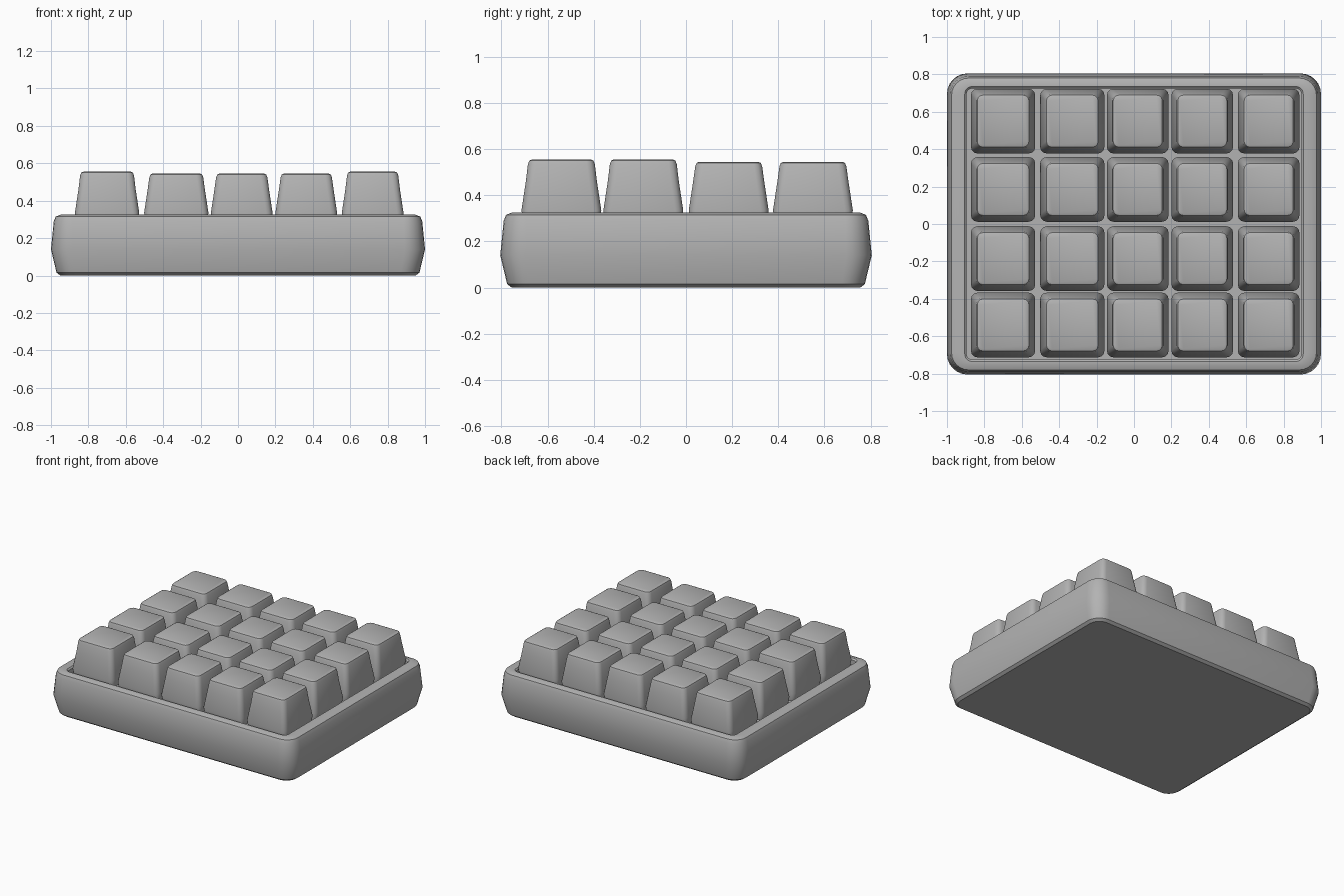
import bpy, bmesh, math

old = bpy.data.objects.get("Cube")
if old:
    bpy.data.objects.remove(old, do_unlink=True)

# Single plain grey for the whole model
grey = bpy.data.materials.new("plain_grey")
grey.use_nodes = True
colour = (0.45, 0.45, 0.45, 1)
grey.diffuse_color = colour
grey.node_tree.nodes["Principled BSDF"].inputs["Base Color"].default_value = colour


def rounded_ring(bm, hx, hy, z, r, steps):
    """One rounded-rectangle loop of vertices."""
    ring = []
    for q, (sx, sy) in enumerate(((1, 1), (-1, 1), (-1, -1), (1, -1))):
        for i in range(steps + 1):
            a = math.pi / 2 * (q + i / steps)
            ring.append(bm.verts.new((sx * (hx - r) + r * math.cos(a),
                                      sy * (hy - r) + r * math.sin(a), z)))
    return ring


def loft(name, levels, steps, location=(0, 0, 0), angle=35):
    """Closed solid through rounded loops given as (half x, half y, z, radius)."""
    bm = bmesh.new()
    rings = [rounded_ring(bm, *level, steps) for level in levels]
    for a, b in zip(rings, rings[1:]):
        for i in range(len(a)):
            j = (i + 1) % len(a)
            bm.faces.new((a[i], a[j], b[j], b[i]))
    bm.faces.new(rings[0][::-1])
    bm.faces.new(rings[-1])
    bmesh.ops.recalc_face_normals(bm, faces=bm.faces)
    mesh = bpy.data.meshes.new(name)
    bm.to_mesh(mesh)
    bm.free()
    mesh.materials.append(grey)
    ob = bpy.data.objects.new(name, mesh)
    ob.location = location
    bpy.context.collection.objects.link(ob)
    bpy.ops.object.select_all(action='DESELECT')
    ob.select_set(True)
    bpy.context.view_layer.objects.active = ob
    bpy.ops.object.shade_smooth_by_angle(angle=math.radians(angle))
    return ob


# Tray: tapered foot, bulging side, rounded rim and sunken key plate
loft("case", [
    (0.95, 0.755, 0.0, 0.08),
    (0.97, 0.775, 0.015, 0.10),
    (1.0, 0.805, 0.14, 0.11),
    (0.985, 0.79, 0.29, 0.10),
    (0.975, 0.78, 0.315, 0.09),
    (0.95, 0.755, 0.325, 0.07),
    (0.905, 0.735, 0.325, 0.04),
    (0.895, 0.725, 0.315, 0.03),
    (0.895, 0.725, 0.28, 0.03),
], 6)

# Keycaps: tapered caps with softened top edges, five columns by four rows
columns = (-0.70, -0.33, 0.02, 0.365, 0.72)
rows = (-0.54, -0.185, 0.185, 0.55)
for r, y in enumerate(rows):
    for c, x in enumerate(columns):
        top = 0.555 if c in (0, 4) and r < 2 else 0.545
        half = 0.172 if c in (0, 1) else 0.165
        loft(f"keycap_row{r + 1}_column{c + 1}", [
            (half - 0.01, 0.165, 0.28, 0.03),
            (half, 0.173, 0.335, 0.035),
            (half - 0.019, 0.154, 0.46, 0.035),
            (half - 0.028, 0.145, top - 0.02, 0.035),
            (half - 0.034, 0.139, top - 0.005, 0.03),
            (half - 0.045, 0.128, top, 0.02),
        ], 3, (x, y, 0))
